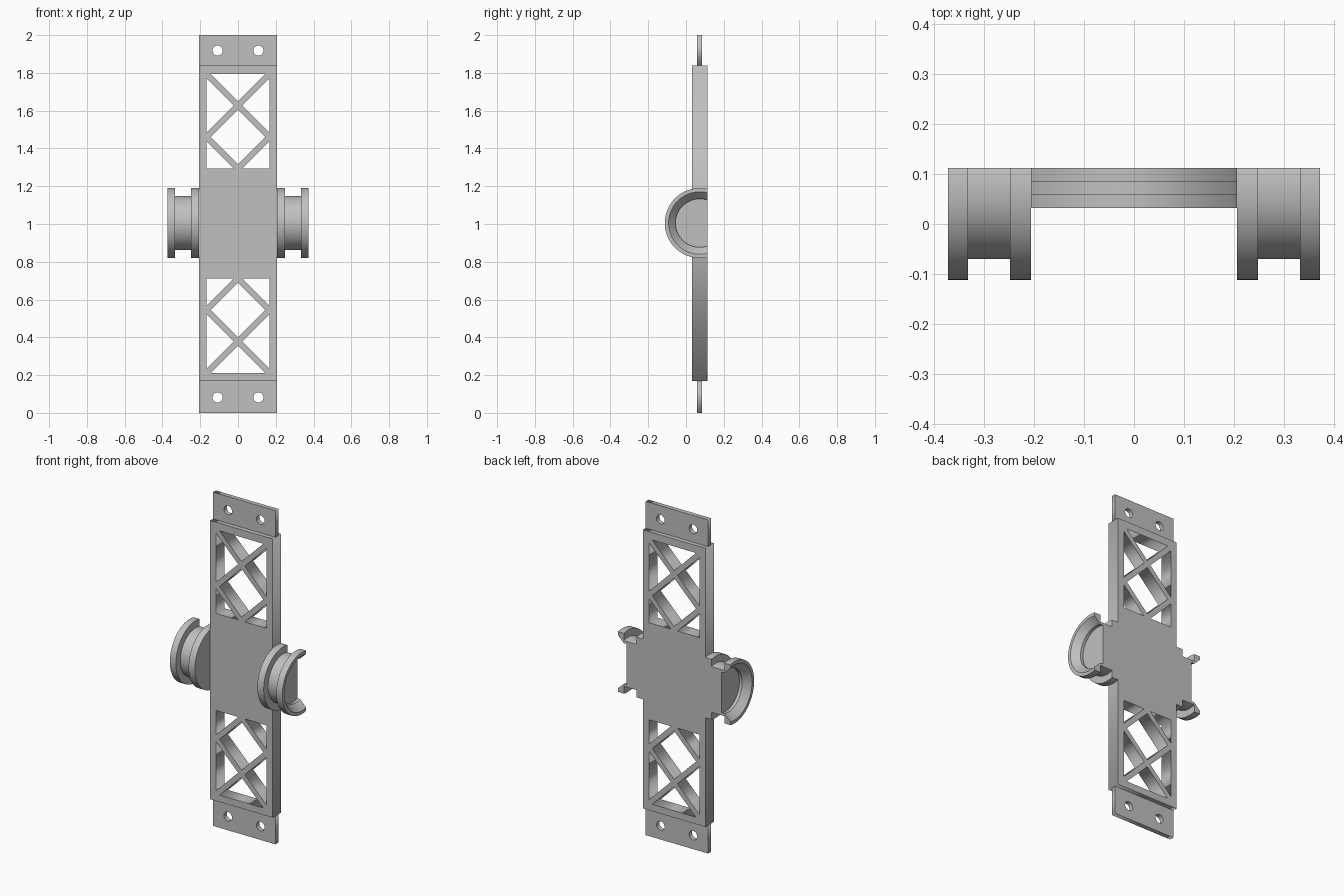
import bpy, bmesh, math
from mathutils import Matrix, Vector

cube = bpy.data.objects.get("Cube")
if cube:
    bpy.data.objects.remove(cube, do_unlink=True)

grey = bpy.data.materials.new("light_grey")
grey.use_nodes = True
grey.diffuse_color = (0.53, 0.53, 0.53, 1)
grey.node_tree.nodes["Principled BSDF"].inputs["Base Color"].default_value = grey.diffuse_color

MID_Y, MID_Z = 0.0725, 1.0      # axis shared by plate, tabs and spools
BACK_Y = 0.1125                 # flat back plane
HALF_W = 0.207                  # half width of the plate
HALF_H = 0.835                  # half height of the thick plate


def add_object(name, bm):
    bmesh.ops.remove_doubles(bm, verts=bm.verts, dist=0.0001)
    bmesh.ops.recalc_face_normals(bm, faces=bm.faces)
    mesh = bpy.data.meshes.new(name)
    bm.to_mesh(mesh)
    bm.free()
    mesh.materials.append(grey)
    obj = bpy.data.objects.new(name, mesh)
    bpy.context.collection.objects.link(obj)
    return obj


def slab(name, loops, depth):
    """Upright plate from an outline followed by its holes, as (x, z) loops."""
    curve = bpy.data.curves.new(name + "_outline", "CURVE")
    curve.dimensions, curve.fill_mode, curve.extrude = "2D", "BOTH", depth / 2
    for loop in loops:
        spline = curve.splines.new("POLY")
        spline.points.add(len(loop) - 1)
        for point, (x, z) in zip(spline.points, loop):
            point.co = (x, z, 0, 1)
        spline.use_cyclic_u = True
    helper = bpy.data.objects.new(name + "_outline", curve)
    bpy.context.collection.objects.link(helper)
    mesh = bpy.data.meshes.new_from_object(
        helper.evaluated_get(bpy.context.evaluated_depsgraph_get()))
    bm = bmesh.new()
    bm.from_mesh(mesh)
    bm.transform(Matrix.Translation((0, MID_Y, 0)) @ Matrix.Rotation(math.pi / 2, 4, "X"))
    bpy.data.objects.remove(helper, do_unlink=True)
    bpy.data.meshes.remove(mesh)
    return add_object(name, bm)


def rect(z0, z1):
    return [(-HALF_W, z0), (HALF_W, z0), (HALF_W, z1), (-HALF_W, z1)]


def circle(cx, cz, r, n=32):
    return [(cx + r * math.cos(math.tau * i / n), cz + r * math.sin(math.tau * i / n))
            for i in range(n)]


# Truss openings, measured inward from the outer edge of the window
a, h = 0.167, 0.022             # half window width, half strut width along an axis
openings = [
    [(h - a, 0), (a - h, 0), (0, a - h)],
    [(0, a + h), (a - h, 2 * a), (0, 3 * a - h), (h - a, 2 * a)],
]
for s in (-1, 1):
    openings.append([(s * a, h), (s * a, 2 * a - h), (s * h, a)])
    openings.append([(s * a, 2 * a + h), (s * a, 3 * a), (s * h, 3 * a)])

# Main plate with mirrored trusses
loops = [rect(MID_Z + 0.005 - HALF_H, MID_Z + 0.005 + HALF_H)]
for s in (-1, 1):
    for loop in openings:
        loops.append([(x, MID_Z + 0.003 + s * (0.792 - v)) for x, v in loop])
slab("truss_plate", loops, 0.08)

# Thin mounting tabs with two bolt holes each
for name, z0, z1, hole_z in (("top_tab", 1.84, 2.0, 1.918), ("bottom_tab", 0.0, 0.17, 0.082)):
    slab(name, [rect(z0, z1)] + [circle(s * 0.108, hole_z, 0.027) for s in (-1, 1)], 0.027)

# Flanged spools: lathed profile (x, radius) with a conical recess, cut flat at the back
profile = [(HALF_W, 0), (HALF_W, 0.185), (0.249, 0.185), (0.249, 0.143), (0.333, 0.143),
           (0.333, 0.185), (0.373, 0.185), (0.373, 0.165), (0.333, 0.128),
           (0.315, 0.128), (0.315, 0)]
for name, s in (("left_spool", 1), ("right_spool", -1)):
    bm = bmesh.new()
    axis = Vector((0, MID_Y, MID_Z + 0.005))
    verts = [bm.verts.new((s * x, axis.y, axis.z + r)) for x, r in profile]
    edges = [bm.edges.new(pair) for pair in zip(verts, verts[1:])]
    bmesh.ops.spin(bm, geom=verts + edges, cent=axis, axis=(1, 0, 0),
                   angle=math.tau, steps=96, use_duplicate=False)
    bmesh.ops.remove_doubles(bm, verts=bm.verts, dist=0.0001)
    bmesh.ops.bisect_plane(bm, geom=bm.verts[:] + bm.edges[:] + bm.faces[:],
                           plane_co=(0, BACK_Y, 0), plane_no=(0, 1, 0), clear_outer=True)
    bmesh.ops.holes_fill(bm, edges=[e for e in bm.edges if e.is_boundary], sides=0)
    obj = add_object(name, bm)
    bpy.ops.object.select_all(action="DESELECT")
    obj.select_set(True)
    bpy.context.view_layer.objects.active = obj
    bpy.ops.object.shade_smooth_by_angle(angle=math.radians(30))
